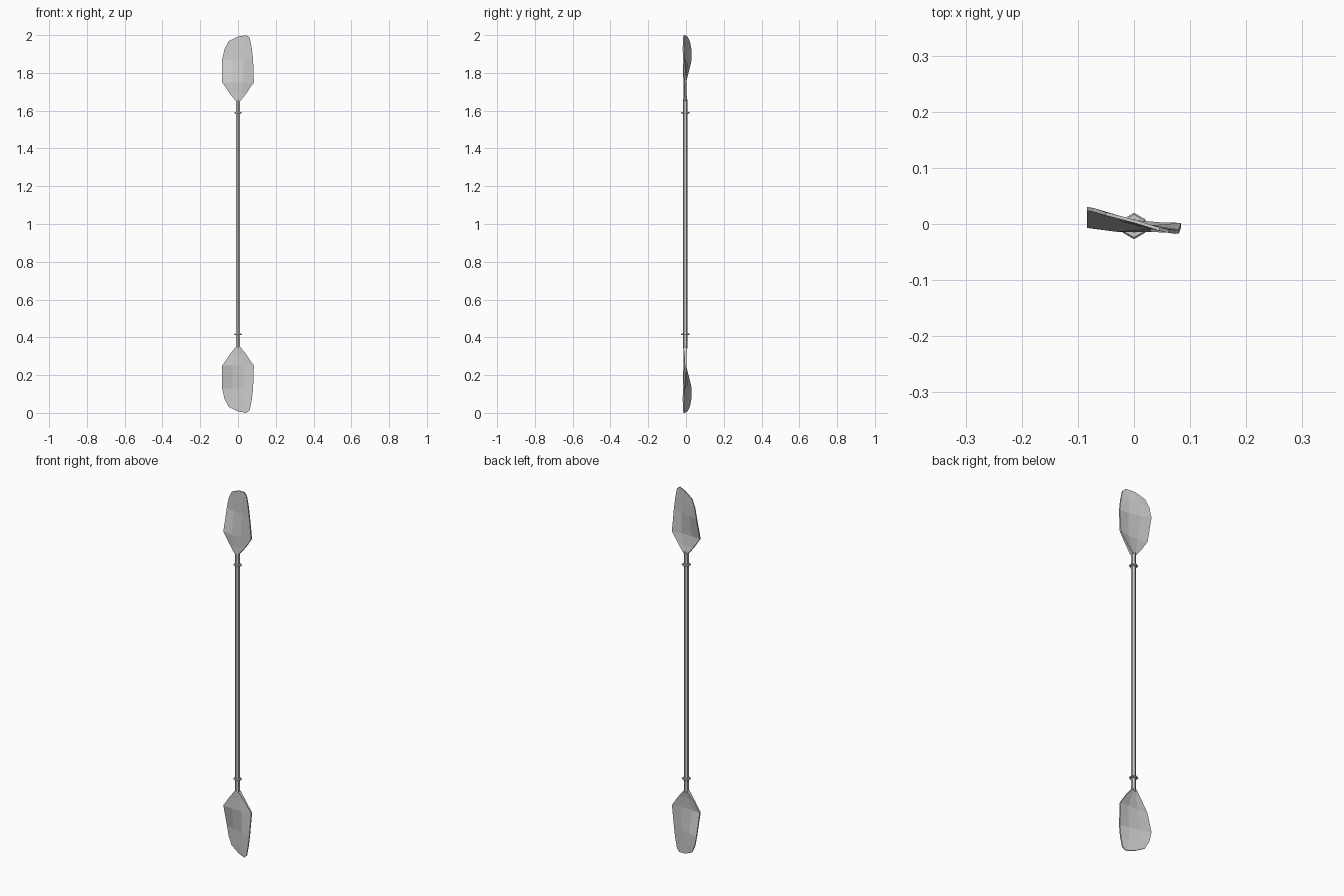
import bpy, bmesh, math

if "Cube" in bpy.data.objects:
    bpy.data.objects.remove(bpy.data.objects["Cube"])

AXIS_Y = -0.0035   # shaft sits slightly forward of the origin
MID_Z = 1.0        # the two ends mirror about this height


def new_object(name, bm):
    bmesh.ops.recalc_face_normals(bm, faces=bm.faces)
    mesh = bpy.data.meshes.new(name)
    bm.to_mesh(mesh)
    bm.free()
    obj = bpy.data.objects.new(name, mesh)
    bpy.context.collection.objects.link(obj)
    return obj


def hex_prism(name, radius, z0, z1, bevel=0.0):
    """Six-sided rod with a corner facing front; bevel tapers both rims."""
    bm = bmesh.new()
    levels = [(z0, radius), (z1, radius)]
    if bevel:
        mid = (z0 + z1) / 2
        levels = [(z0, radius - bevel), (mid, radius), (z1, radius - bevel)]
    rings = []
    for z, r in levels:
        rings.append([bm.verts.new((r * math.sin(i * math.pi / 3),
                                    AXIS_Y + r * math.cos(i * math.pi / 3), z))
                      for i in range(6)])
    skin(bm, rings)
    return new_object(name, bm)


def skin(bm, rings):
    n = len(rings[0])
    for a, b in zip(rings, rings[1:]):
        for i in range(n):
            j = (i + 1) % n
            bm.faces.new((a[i], a[j], b[j], b[i]))
    bm.faces.new(rings[0])
    bm.faces.new(rings[-1])


# Blade rows: (thickness, four (x, y, z) points from left to right)
ROWS = [
    (0.020, [(-.011, -.004, 1.65), (-.005, -.004, 1.65), (.005, -.004, 1.65), (.011, -.004, 1.65)]),
    (0.012, [(-.047, -.004, 1.695), (-.014, -.007, 1.69), (.014, -.007, 1.69), (.047, -.003, 1.695)]),
    (0.008, [(-.084, -.003, 1.75), (-.030, -.010, 1.75), (.030, -.010, 1.75), (.084, -.002, 1.75)]),
    (0.007, [(-.084, .027, 1.87), (-.030, .010, 1.87), (.030, -.006, 1.87), (.080, -.013, 1.87)]),
    (0.007, [(-.072, .025, 1.925), (-.025, .011, 1.935), (.028, -.005, 1.94), (.073, -.014, 1.93)]),
    (0.006, [(-.050, .018, 1.967), (0.0, .005, 1.992), (.045, -.009, 2.0), (.062, -.013, 1.985)]),
]


def blade(name, flip):
    bm = bmesh.new()
    rings = []
    for t, pts in ROWS:
        front = [(x, y - t / 2, z) for x, y, z in pts]
        back = [(x, y + t / 2, z) for x, y, z in reversed(pts)]
        rings.append([bm.verts.new((x, y, 2 * MID_Z - z if flip else z))
                      for x, y, z in front + back])
    skin(bm, rings)
    # split the end caps cleanly into triangles
    caps = [f for f in bm.faces if len(f.verts) > 4]
    bmesh.ops.triangulate(bm, faces=caps)
    return new_object(name, bm)


# Shaft
hex_prism("shaft", 0.0125, 0.34, 1.66)

# Drip rings and blades at both ends
for label, flip, ring_z in (("upper", False, 1.588), ("lower", True, 0.416)):
    hex_prism(label + "_drip_ring", 0.0235, ring_z - 0.004, ring_z + 0.004, 0.003)
    blade(label + "_blade", flip)
